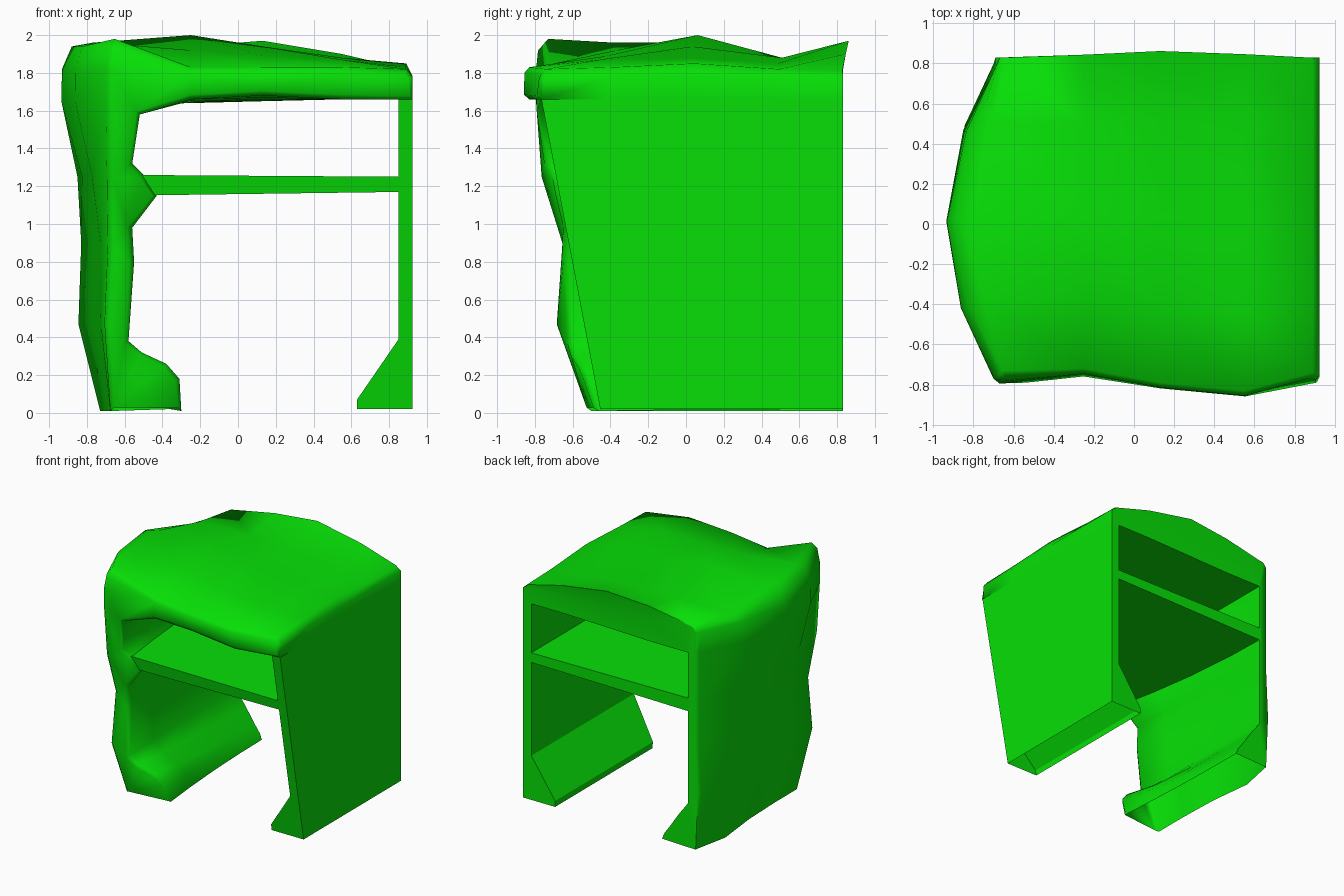
import bpy, bmesh
from math import radians

cube = bpy.data.objects.get("Cube")
if cube:
    bpy.data.objects.remove(cube, do_unlink=True)

green = bpy.data.materials.new("bright_green")
green.use_nodes = True
color = (0.002, 0.74, 0.002, 1)
green.diffuse_color = color
bsdf = next(n for n in green.node_tree.nodes if n.type == 'BSDF_PRINCIPLED')
bsdf.inputs["Base Color"].default_value = color

BACK = 0.83


def loft(name, rings, rim=0, angle=30):
    """Shell through matching rings, back to front, open under the foot."""
    bm = bmesh.new()
    loops = [[bm.verts.new(p) for p in ring] for ring in rings]
    n = len(loops[0])
    for a, b in zip(loops, loops[1:]):
        for i in range(n):
            j = (i + 1) % n
            bm.faces.new((a[i], a[j], b[j], b[i]))
    bm.faces.new(loops[0])
    front = bm.faces.new(loops[-1])
    bmesh.ops.recalc_face_normals(bm, faces=bm.faces[:])
    if rim:
        bmesh.ops.inset_individual(bm, faces=[front], thickness=rim, depth=rim)
    bmesh.ops.triangulate(bm, faces=[f for f in bm.faces if len(f.verts) > 4])
    under = [f for f in bm.faces if all(v.co.z < 0.03 for v in f.verts)]
    bmesh.ops.delete(bm, geom=under, context='FACES_ONLY')
    mesh = bpy.data.meshes.new(name)
    bm.to_mesh(mesh)
    bm.free()
    mesh.materials.append(green)
    ob = bpy.data.objects.new(name, mesh)
    bpy.context.collection.objects.link(ob)
    bpy.ops.object.select_all(action='DESELECT')
    ob.select_set(True)
    bpy.context.view_layer.objects.active = ob
    bpy.ops.object.shade_smooth_by_angle(angle=radians(angle))


def prism(name, profile):
    """Flat panel running back to front, its front edge leaning forward."""
    loft(name, [[(x, BACK, z) for x, z in profile],
                [(x, -0.45 - 0.19 * z, z) for x, z in profile]])


# Straight side panel with its flared foot, and the shelf
prism("side_panel", [(0.925, 0.02), (0.925, 1.66), (0.85, 1.66), (0.85, 0.39),
                     (0.63, 0.07), (0.63, 0.02)])
prism("shelf", [(-0.62, 1.15), (0.87, 1.17), (0.87, 1.25), (-0.62, 1.26)])

# Sculpted side and top: depth stations, with the low bulge of the side
# towards the back and its high bulge around the middle
stations = [0, 0.02, 0.23, 0.51, 0.78, 1]
low_bulge = [0, 0.05, 1, 0.3, 0.1, 0.1]
high_bulge = [0, 0.04, 0.5, 1, 0.75, 0.1]

# Outer side: height, edge x, low bulge, high bulge, front y
outer = [(0.01, -0.67, 0.06, 0, -0.5), (0.47, -0.69, 0.14, 0.03, -0.66),
         (0.9, -0.67, 0.13, 0.06, -0.63), (1.25, -0.67, 0.12, 0.12, -0.74),
         (1.65, -0.67, 0.05, 0.25, -0.77), (1.82, -0.67, 0.04, 0.25, -0.77)]

# Top: x, high bulge, rim y, front y, heights at the stations
top = [(-0.66, 0.22, 0.86, -0.76, (1.84, 1.84, 1.85, 1.94, 1.94, 1.93)),
       (-0.64, 0.13, 0.86, -0.73, (1.86, 1.87, 1.88, 1.96, 1.96, 1.98)),
       (-0.25, 0, 0.875, -0.72, (1.84, 1.94, 1.88, 2.0, 1.92, 1.83)),
       (0.13, 0, 0.895, -0.79, (1.83, 1.97, 1.88, 1.94, 1.89, 1.83)),
       (0.55, 0, 0.88, -0.83, (1.81, 1.9, 1.85, 1.88, 1.87, 1.83)),
       (0.89, 0, 0.86, -0.74, (1.8, 1.81, 1.82, 1.85, 1.83, 1.82))]

# Underside, inner wall and foot: back x, back z, front x, front z, front y
inner = [(0.925, 1.78, 0.925, 1.78, -0.75), (0.925, 1.66, 0.925, 1.66, -0.76),
         (0.55, 1.66, 0.55, 1.66, -0.83), (0.13, 1.65, 0.13, 1.68, -0.79),
         (-0.25, 1.64, -0.25, 1.66, -0.73), (-0.6, 1.64, -0.52, 1.58, -0.76),
         (-0.6, 1.32, -0.56, 1.32, -0.72), (-0.6, 1.26, -0.5, 1.26, -0.68),
         (-0.6, 1.15, -0.43, 1.15, -0.66), (-0.6, 1, -0.56, 0.98, -0.62),
         (-0.6, 0.8, -0.55, 0.8, -0.62), (-0.6, 0.38, -0.58, 0.38, -0.6),
         (-0.51, 0.26, -0.51, 0.32, -0.58), (-0.43, 0.14, -0.38, 0.26, -0.54),
         (-0.38, 0.07, -0.31, 0.18, -0.51), (-0.36, 0.02, -0.3, 0.01, -0.46)]


def mix(a, b, t):
    return a + (b - a) * t


rings = []
for k, (t, low, high) in enumerate(zip(stations, low_bulge, high_bulge)):
    ring = [(x - a * low - b * high, mix(BACK, front, t), z)
            for z, x, a, b, front in outer]
    ring += [(x - b * high, mix(crest if k else BACK, front, t), zs[k])
             for x, b, crest, front, zs in top]
    ring += [(mix(xb, xf, t * t), mix(BACK, front, t), mix(zb, zf, t * t))
             for xb, zb, xf, zf, front in inner]
    rings.append(ring)
loft("sculpted_side_and_top", rings, rim=0.027, angle=75)
